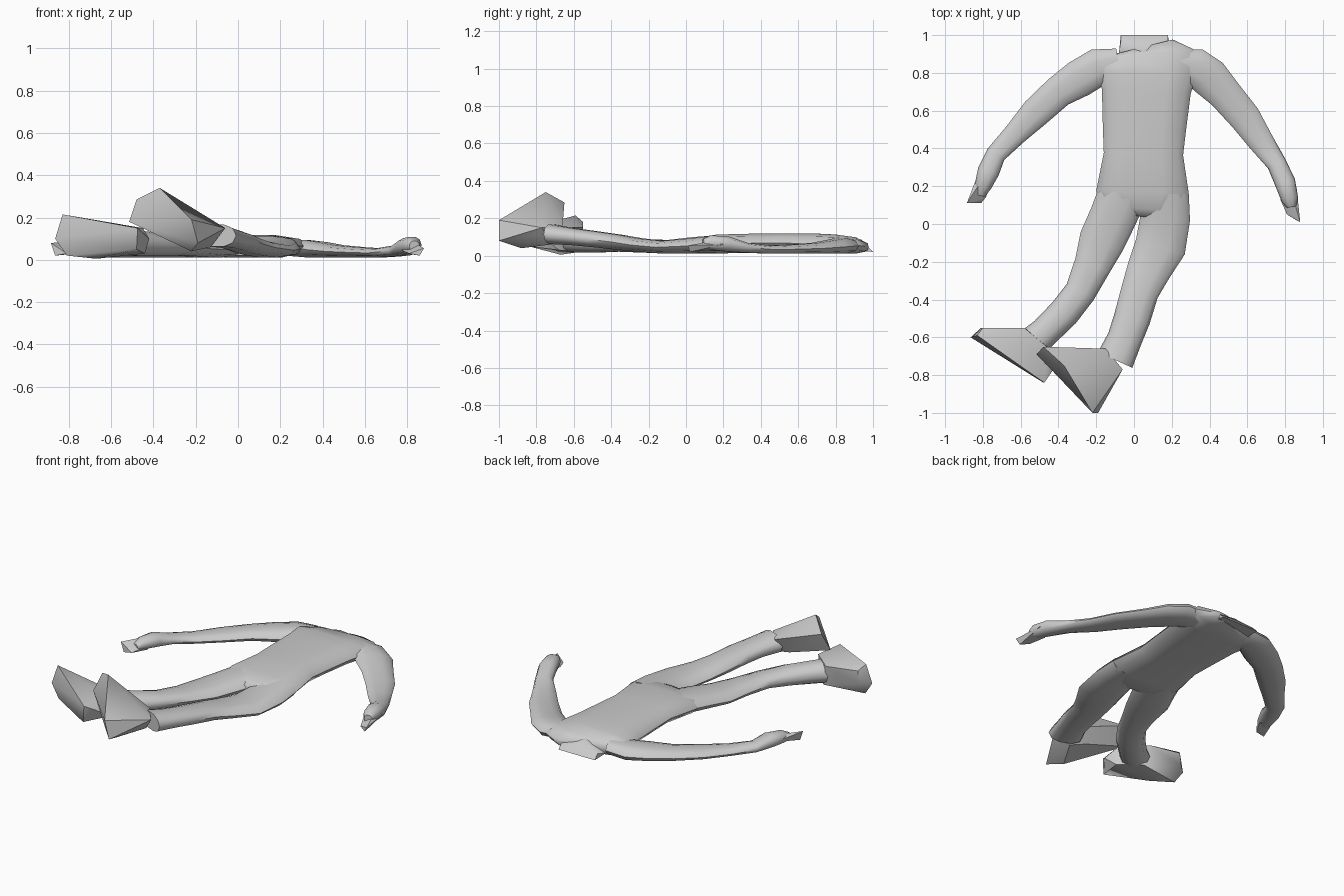
import bpy
import bmesh
import math
from mathutils import Vector

default_cube = bpy.data.objects.get("Cube")
if default_cube:
    bpy.data.objects.remove(default_cube, do_unlink=True)

UP = Vector((0, 0, 1))
SIDES = 10

# Single flat colour
grey = bpy.data.materials.new("plain grey")
grey.use_nodes = True
colour = (.6, .6, .6, 1)
grey.diffuse_color = colour
grey.node_tree.nodes["Principled BSDF"].inputs["Base Color"].default_value = colour


def finish(name, bm, angle):
    """Turn a bmesh into a smooth shaded object with outward normals."""
    bmesh.ops.recalc_face_normals(bm, faces=bm.faces)
    mesh = bpy.data.meshes.new(name)
    bm.to_mesh(mesh)
    bm.free()
    mesh.materials.append(grey)
    part = bpy.data.objects.new(name, mesh)
    bpy.context.collection.objects.link(part)
    bpy.ops.object.select_all(action="DESELECT")
    part.select_set(True)
    bpy.context.view_layer.objects.active = part
    bpy.ops.object.shade_smooth_by_angle(angle=math.radians(angle))
    return part


def squash(value, power):
    """Superellipse term: a lower power gives a boxier section."""
    return math.copysign(abs(value) ** power, value)


def limb(name, stations, power=.9):
    """Loft oval rings through (x, y, half width, bottom, top) stations."""
    bm = bmesh.new()
    centres = [Vector((x, y, (low + high) / 2)) for x, y, w, low, high in stations]
    rings = []
    for i, (x, y, width, low, high) in enumerate(stations):
        ahead = centres[min(i + 1, len(centres) - 1)]
        behind = centres[max(i - 1, 0)]
        across = (ahead - behind).cross(UP).normalized()
        ring = []
        for k in range(SIDES):
            turn = math.tau * k / SIDES
            offset = across * width * squash(math.cos(turn), power)
            offset += UP * (high - low) / 2 * squash(math.sin(turn), power)
            ring.append(bm.verts.new(centres[i] + offset))
        rings.append(ring)
    for first, second in zip(rings, rings[1:]):
        for k in range(SIDES):
            n = (k + 1) % SIDES
            bm.faces.new((first[k], first[n], second[n], second[k]))
    bm.faces.new(rings[0])
    bm.faces.new(rings[-1])
    return finish(name, bm, 60)


def wedge(name, points):
    """Faceted solid wrapped around a few corner points."""
    bm = bmesh.new()
    for point in points:
        bm.verts.new(point)
    hull = bmesh.ops.convex_hull(bm, input=bm.verts)
    bmesh.ops.delete(bm, geom=hull["geom_interior"], context="VERTS")
    return finish(name, bm, 40)


# Torso, from shoulders to crotch
limb("torso", [
    (.06, .94, .15, .02, .075),
    (.07, .9, .26, .01, .1),
    (.07, .8, .26, .01, .115),
    (.065, .7, .235, .01, .12),
    (.055, .5, .22, .015, .12),
    (.05, .37, .21, .015, .12),
    (.045, .17, .245, .01, .115),
    (.04, .08, .22, .01, .1),
    (.035, .04, .12, .02, .08),
], power=.7)

# Neck stump with a slanted cut
wedge("neck", [
    (-.07, 1, .02), (.18, 1, .02), (-.07, .97, .05), (.18, .97, .05),
    (.05, .94, .085), (-.08, .9, .03), (.19, .9, .03), (.05, .9, .09),
])

# Arms, shoulder to wrist and palm
limb("right_arm", [
    (-.08, .85, .08, .02, .1),
    (-.19, .83, .1, .01, .095),
    (-.29, .77, .1, .01, .085),
    (-.4, .7, .085, .01, .075),
    (-.52, .59, .08, .01, .065),
    (-.63, .475, .062, .01, .06),
    (-.73, .37, .053, .015, .07),
    (-.77, .28, .058, .02, .1),
    (-.8, .2, .045, .025, .095),
    (-.815, .15, .025, .03, .07),
])
limb("left_arm", [
    (.2, .84, .08, .02, .1),
    (.33, .825, .105, .01, .095),
    (.4, .775, .105, .01, .085),
    (.48, .69, .09, .01, .07),
    (.59, .56, .083, .01, .06),
    (.67, .44, .068, .01, .055),
    (.755, .32, .052, .015, .07),
    (.8, .22, .055, .02, .105),
    (.825, .13, .045, .03, .11),
    (.835, .09, .025, .04, .09),
])

# Folded fingers
wedge("right_fingers", [
    (-.82, .28, .06), (-.76, .2, .03), (-.885, .11, .08), (-.865, .11, .02),
    (-.81, .11, .03), (-.785, .14, .045), (-.8, .24, .085),
])
wedge("left_fingers", [
    (.86, .2, .06), (.79, .16, .03), (.88, .01, .055), (.86, .02, .02),
    (.81, .05, .03), (.775, .13, .045), (.83, .18, .085),
])

# Legs, hip to ankle
limb("right_leg", [
    (-.06, .16, .13, .015, .11),
    (-.11, .04, .125, .01, .1),
    (-.17, -.09, .122, .01, .085),
    (-.22, -.22, .098, .015, .09),
    (-.285, -.36, .083, .02, .105),
    (-.37, -.47, .083, .015, .125),
    (-.47, -.57, .08, .015, .14),
    (-.54, -.63, .085, .02, .15),
])
limb("left_leg", [
    (.165, .16, .125, .015, .11),
    (.165, .03, .132, .01, .095),
    (.14, -.12, .135, .01, .08),
    (.075, -.25, .115, .02, .095),
    (.03, -.36, .1, .03, .115),
    (-.01, -.5, .097, .045, .135),
    (-.05, -.61, .092, .055, .15),
    (-.1, -.72, .1, .06, .17),
])

# Feet, with soles turned away from the legs
wedge("right_foot", [
    (-.865, -.6, .1), (-.83, -.59, .215), (-.81, -.61, .02), (-.81, -.55, .1),
    (-.8, -.55, .18), (-.48, -.84, .05), (-.475, -.84, .15), (-.42, -.76, .1),
    (-.58, -.55, .15), (-.45, -.66, .15), (-.55, -.57, .02), (-.44, -.68, .03),
    (-.67, -.67, .005),
])
wedge("left_foot", [
    (-.515, -.69, .18), (-.48, -.65, .285), (-.37, -.75, .34), (-.22, -1, .19),
    (-.19, -1, .08), (-.22, -.88, .04), (-.24, -.68, .2), (-.15, -.66, .16),
    (-.1, -.8, .11), (-.06, -.77, .15), (-.13, -.72, .06), (-.23, -.69, .09),
])
